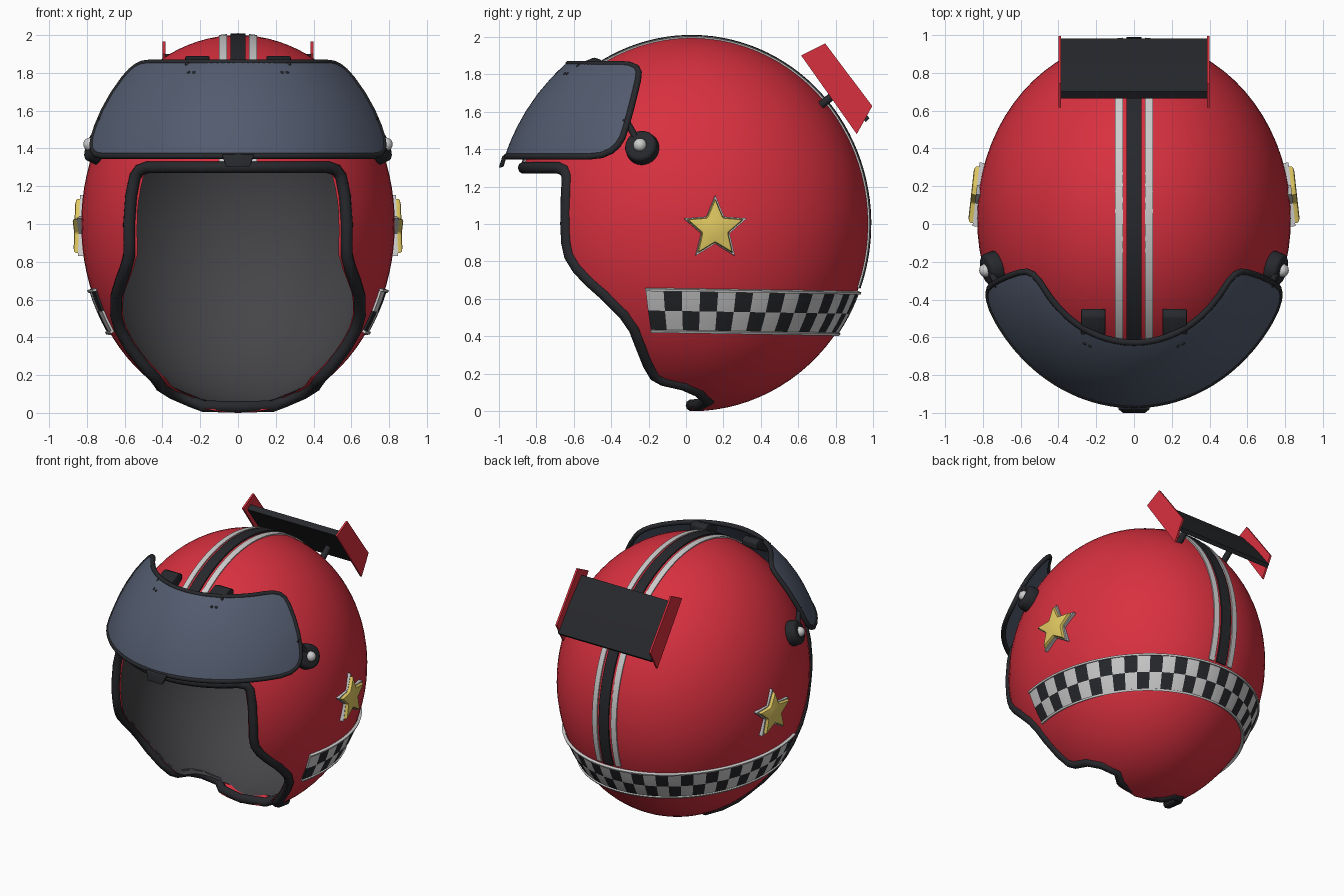
import bpy, bmesh, math
from mathutils import Vector

if "Cube" in bpy.data.objects:
    bpy.data.objects.remove(bpy.data.objects["Cube"])

CY, CZ, RX, RY, RZ = 0.03, 1.0, 0.83, 0.95, 1.0   # helmet ellipsoid


def mat(name, rgb):
    m = bpy.data.materials.new(name)
    m.diffuse_color = (*rgb, 1)
    m.use_nodes = True
    m.node_tree.nodes["Principled BSDF"].inputs["Base Color"].default_value = m.diffuse_color
    return m


RED = mat("red", (0.69, 0.03, 0.05))
BLACK = mat("black", (0.02, 0.021, 0.025))
LINER = mat("liner", (0.06, 0.06, 0.065))
WHITE = mat("white", (0.6, 0.6, 0.6))
GOLD = mat("gold", (0.75, 0.58, 0.12))
TINT = mat("visor_tint", (0.085, 0.105, 0.156))


def ring(z, k, a):
    """Point on the ellipsoid scaled by k, at height z and angle a (0 = +x)."""
    s = math.sqrt(max(0, 1 - ((z - CZ) / (k * RZ)) ** 2)) * k
    return Vector((RX * s * math.cos(a), CY + RY * s * math.sin(a), z))


def side_x(y, z, k=1.0):
    q = 1 - ((y - CY) / (k * RY)) ** 2 - ((z - CZ) / (k * RZ)) ** 2
    return k * RX * math.sqrt(max(0, q))


def front_y(x, z, k=1.0):
    return CY - k * RY * math.sqrt(1 - (x / (k * RX)) ** 2 - ((z - CZ) / (k * RZ)) ** 2)


def finish(name, bm, mats, mods=(), recalc=True):
    if recalc:
        bmesh.ops.recalc_face_normals(bm, faces=bm.faces)
    me = bpy.data.meshes.new(name)
    bm.to_mesh(me)
    bm.free()
    ob = bpy.data.objects.new(name, me)
    bpy.context.collection.objects.link(ob)
    for m in mats:
        me.materials.append(m)
    for kind, props in mods:
        mod = ob.modifiers.new(kind.lower(), kind)
        for key, val in props.items():
            setattr(mod, key, val)
    bpy.ops.object.select_all(action='DESELECT')
    bpy.context.view_layer.objects.active = ob
    ob.select_set(True)
    for mod in list(ob.modifiers):
        bpy.ops.object.modifier_apply(modifier=mod.name)
    bpy.ops.object.shade_smooth_by_angle(angle=math.radians(35))
    return ob


def prism(name, pts, vec, m, bevel=0):
    bm = bmesh.new()
    f = bm.faces.new([bm.verts.new(p) for p in pts])
    ext = bmesh.ops.extrude_face_region(bm, geom=[f], use_keep_orig=True)
    bmesh.ops.translate(bm, vec=vec, verts=[v for v in ext['geom'] if isinstance(v, bmesh.types.BMVert)])
    mods = [('BEVEL', dict(width=bevel, segments=2))] if bevel else []
    return finish(name, bm, [m], mods)


def sheet(name, rows, mats, thick, pick=lambda i, j: 0):
    bm = bmesh.new()
    vs = [[bm.verts.new(p) for p in r] for r in rows]
    for i in range(len(vs) - 1):
        for j in range(len(vs[0]) - 1):
            f = bm.faces.new((vs[i][j], vs[i][j + 1], vs[i + 1][j + 1], vs[i + 1][j]))
            f.material_index = pick(i, j)
    return finish(name, bm, mats, [('SOLIDIFY', dict(thickness=thick, offset=0))])


def tube(name, pts, r, m, cyclic=False):
    cu = bpy.data.curves.new(name, 'CURVE')
    cu.dimensions = '3D'
    cu.bevel_depth, cu.bevel_resolution, cu.use_fill_caps = r, 3, True
    sp = cu.splines.new('POLY')
    sp.points.add(len(pts) - 1)
    for p, c in zip(sp.points, pts):
        p.co = (*c, 1)
    sp.use_cyclic_u = cyclic
    cu.materials.append(m)
    ob = bpy.data.objects.new(name, cu)
    bpy.context.collection.objects.link(ob)


def ball(name, c, r, m):
    bm = bmesh.new()
    bmesh.ops.create_uvsphere(bm, u_segments=16, v_segments=10, radius=r)
    bmesh.ops.translate(bm, vec=c, verts=bm.verts)
    finish(name, bm, [m])


# Shell: hollow ellipsoid with the face opening cut by a side profile
EDGE = [(-.68, 1.30), (-.645, 1.285), (-.632, 1.25), (-.637, 1.15), (-.64, 1.0), (-.635, .9), (-.62, .83),
        (-.58, .765), (-.52, .70), (-.43, .62), (-.33, .52), (-.275, .44), (-.24, .35), (-.20, .25),
        (-.165, .19), (-.12, .165), (-.01, .14), (.07, .105), (.12, .06), (.07, .035)]
outline = [(-2, 1.30)] + EDGE + [(.03, .02), (.03, -.5), (-2, -.5)]
cutter = prism("opening_cutter", [(-2, y, z) for y, z in outline], (4, 0, 0), RED)
cutter.hide_render = True
bm = bmesh.new()
bmesh.ops.create_uvsphere(bm, u_segments=72, v_segments=48, radius=1)
bmesh.ops.scale(bm, vec=(RX, RY, RZ), verts=bm.verts)
bmesh.ops.translate(bm, vec=(0, CY, CZ), verts=bm.verts)
finish("shell", bm, [RED, LINER], [
    ('SOLIDIFY', dict(thickness=.04, offset=-1, material_offset=1)),
    ('BOOLEAN', dict(operation='DIFFERENCE', solver='EXACT', object=cutter))])
bpy.data.objects.remove(cutter)

# Rubber trim around the opening
half = [Vector((x * .05, front_y(x * .05, 1.30, .99), 1.30)) for x in range(1, 9)]
half += [Vector((side_x(y, z, .99), y, z)) for y, z in EDGE]
flip = [Vector((-p.x, p.y, p.z)) for p in reversed(half)]
tube("opening_trim", [(0, front_y(0, 1.30, .99), 1.30)] + half + [(0, .03, .032)] + flip, .032, BLACK, True)


# Racing stripes over the crown, from brow to checker band
def stripe(name, x0, x1, k, m):
    rows = []
    for i in range(61):
        a = math.radians(162 - i * (162 + 20) / 60)
        row = []
        for x in (x0, (x0 + x1) / 2, x1):
            s = math.sqrt(1 - (x / (k * RX)) ** 2) * k
            row.append((x, CY + RY * s * math.cos(a), CZ + RZ * s * math.sin(a)))
        rows.append(row)
    sheet(name, rows, [m], .012)


stripe("centre_stripe", -.04, .04, 1.004, BLACK)
stripe("right_stripe", .058, .10, 1.002, WHITE)
stripe("left_stripe", -.10, -.058, 1.002, WHITE)


# Checker band round the back with thin borders
def band_rows(levels, k, n):
    rows = []
    for v in levels:
        row = []
        for i in range(n + 1):
            a = -.276 + (math.pi + .552) * i / n
            row.append(ring(v - .018 * (ring(v, k, a).y + .2) / 1.15, k, a))
        rows.append(row)
    return rows


sheet("checker_band", band_rows((.435, .487, .54, .592, .645), 1.006, 68), [BLACK, WHITE], .012,
      lambda i, j: (i // 2 + j // 2) % 2)
for nm, v in (("upper", .65), ("lower", .43)):
    sheet(nm + "_band_border", band_rows((v - .006, v + .006), 1.012, 68), [WHITE], .02)

# Visor: patch of a larger ellipsoid limited by a rounded side profile
K = 1.1
BACK = [(1.36, -.52), (1.368, -.45), (1.39, -.40), (1.42, -.365), (1.46, -.34), (1.52, -.32), (1.60, -.298),
        (1.69, -.275), (1.77, -.256), (1.81, -.252), (1.835, -.265), (1.85, -.30), (1.855, -.36)]
rows = []
for z, yb in BACK:
    s = math.sqrt(1 - ((z - CZ) / K) ** 2) * K
    am = math.acos((CY - yb) / (RY * s))
    rows.append([ring(z, K, -math.pi / 2 + am * (j / 20 - 1)) for j in range(41)])
sheet("visor", rows, [TINT], .02)
rim = rows[0] + [r[-1] for r in rows[1:-1]] + rows[-1][::-1] + [r[0] for r in rows[-2:0:-1]]
tube("visor_rim", rim, .017, BLACK, True)
prism("visor_tab", [(-.085, -.955, 1.37), (.085, -.955, 1.37), (.062, -.975, 1.305), (-.062, -.975, 1.305)],
      (0, -.025, -.005), BLACK, .005)

# Rear wing blade
prism("wing_blade", [(-.39, .665, 1.875), (-.39, .70, 1.90), (-.39, .85, 1.735), (-.39, .98, 1.565),
                     (-.39, .96, 1.545), (-.39, .80, 1.69)], (.78, 0, 0), BLACK)

for s, side in ((1, "right"), (-1, "left")):
    # Visor pivot, bolt and arm
    c = Vector((s * side_x(-.23, 1.40), -.23, 1.40))
    n = Vector((c.x / RX ** 2, (c.y - CY) / RY ** 2, c.z - CZ)).normalized()
    bm = bmesh.new()
    bmesh.ops.create_cone(bm, cap_ends=True, segments=28, radius1=.092, radius2=.085, depth=.08)
    bmesh.ops.rotate(bm, matrix=n.to_track_quat('Z', 'Y').to_matrix(), verts=bm.verts)
    bmesh.ops.translate(bm, vec=c + n * .025, verts=bm.verts)
    finish(side + "_pivot", bm, [BLACK], [('BEVEL', dict(width=.02, segments=3))])
    ball(side + "_pivot_bolt", c + n * .063, .036, WHITE)
    tube(side + "_visor_arm", [c + n * .04, (s * side_x(-.325, 1.56, K), -.325, 1.56)], .018, BLACK)
    # Brackets and screws at the visor top
    prism(side + "_top_bracket", [(s * .15, -.585, 1.85), (s * .15, -.585, 1.76), (s * .15, -.45, 1.83),
                                  (s * .15, -.45, 1.875), (s * .15, -.49, 1.89)], (s * .13, 0, 0), BLACK, .008)
    for dx in (.232, .26):
        ball(side + "_visor_screw", (s * dx, front_y(dx, 1.80, K) - .008, 1.80), .01, BLACK)
    # Star badge: pale backing and gold face
    a = math.radians(6.3)
    n, t = Vector((s * math.cos(a), math.sin(a), 0)), Vector((-s * math.sin(a), math.cos(a), 0))
    for nm, r, d0, d1, m, bv in (("star_backing", .178, .77, .836, WHITE, 0),
                                 ("star", .162, .80, .862, GOLD, .012)):
        pts = []
        for i in range(10):
            b = math.pi / 2 + i * math.pi / 5
            q = r * (1 if i % 2 == 0 else .45)
            pts.append(Vector((s * d0, .15, .975)) + t * q * math.cos(b) + Vector((0, 0, q * math.sin(b))))
        prism(side + "_" + nm, pts, n * (d1 - d0), m, bv)
    # Wing end plates and struts
    prism(side + "_end_plate", [(s * .385, .615, 1.90), (s * .385, .743, 1.965), (s * .385, .995, 1.63),
                                (s * .385, .912, 1.48)], (s * .014, 0, 0), RED)
    tube(side + "_wing_strut", [(s * .2, .69, 1.61), (s * .2, .82, 1.715)], .022, BLACK)
